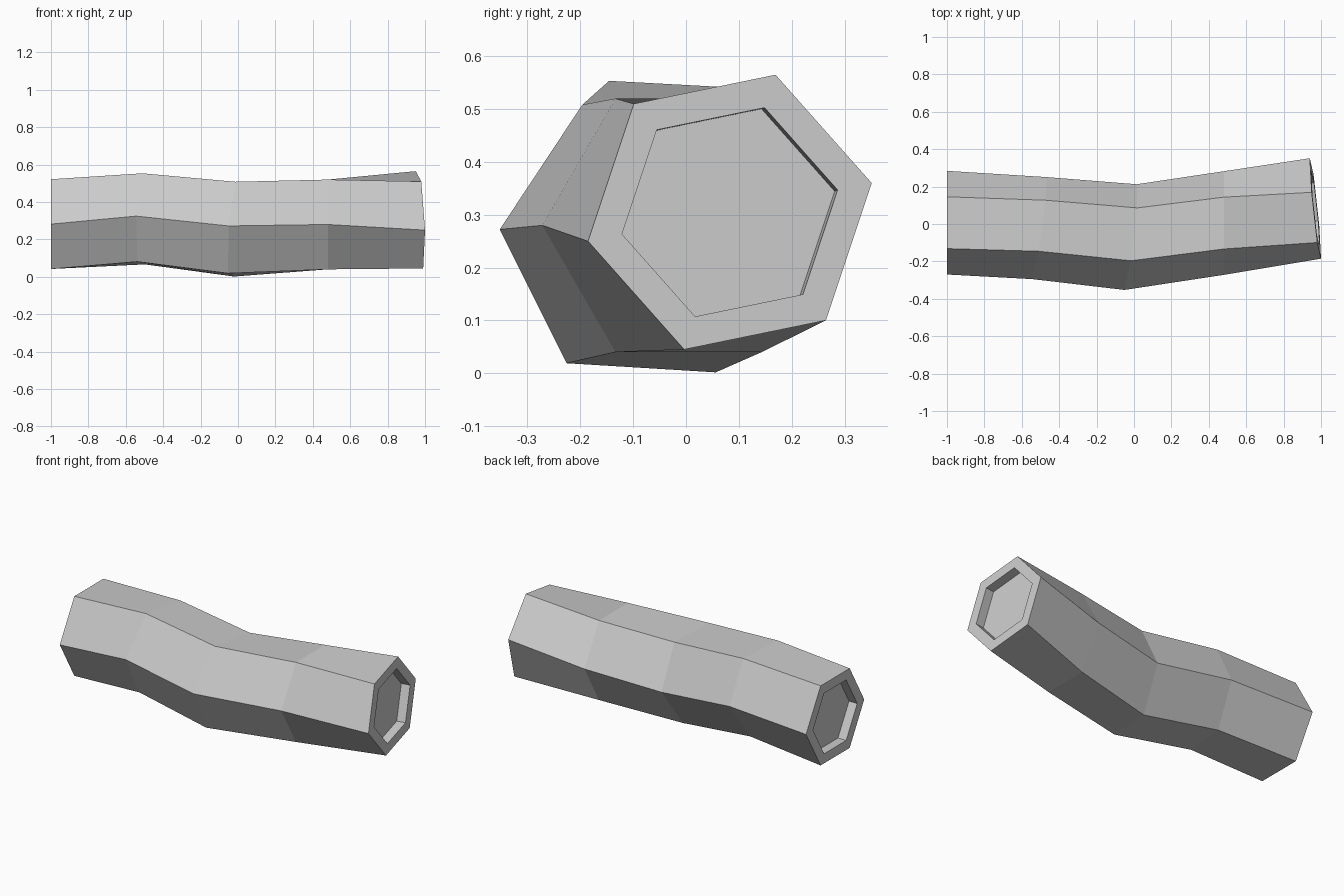
import bpy, bmesh
from math import cos, sin, radians
from mathutils import Vector

SIDES = 6
RIM = 0.76      # inner hexagon relative to the outer one
DEPTH = 0.055   # depth of the recess in each end

cube = bpy.data.objects.get("Cube")
if cube:
    bpy.data.objects.remove(cube, do_unlink=True)

grey = bpy.data.materials.new("plain grey")
grey.use_nodes = True
colour = (0.6, 0.6, 0.6, 1)
grey.diffuse_color = colour
grey.node_tree.nodes["Principled BSDF"].inputs["Base Color"].default_value = colour

# Bends of the log: centre, radius, roll in degrees, slant along y, slant along z
bends = [
    ((-1.0, 0.007, 0.282), 0.277, 0, 0, 0),
    ((-0.505, -0.022, 0.31), 0.273, -3.1, 0.147, 0.05),
    ((-0.018, -0.07, 0.255), 0.283, -3.5, 0.12, 0.07),
    ((0.48, 0.005, 0.28), 0.277, 0, 0, 0),
    ((0.97, 0.083, 0.305), 0.274, 11.6, -0.103, -0.043),
]


def hexagon(bm, bend, scale=1, push=0):
    """Slanted six-sided ring, optionally shrunk and pushed along its axis."""
    centre, radius, roll, slant_y, slant_z = bend
    axis = Vector((1, -slant_y, -slant_z)).normalized()
    ring = []
    for i in range(SIDES):
        angle = radians(roll + i * 360 / SIDES)
        y, z = radius * scale * cos(angle), radius * scale * sin(angle)
        offset = Vector((slant_y * y + slant_z * z, y, z))
        ring.append(bm.verts.new(Vector(centre) + offset + axis * push))
    return ring


# Rings in order: recess floor, recess lip, body bends, recess lip, recess floor
bm = bmesh.new()
rings = [hexagon(bm, bends[0], RIM, DEPTH), hexagon(bm, bends[0], RIM)]
rings += [hexagon(bm, bend) for bend in bends]
rings += [hexagon(bm, bends[-1], RIM), hexagon(bm, bends[-1], RIM, -DEPTH)]

for a, b in zip(rings, rings[1:]):
    for i in range(SIDES):
        j = (i + 1) % SIDES
        bm.faces.new((a[i], a[j], b[j], b[i]))
bm.faces.new(rings[0])
bm.faces.new(rings[-1])
bmesh.ops.recalc_face_normals(bm, faces=bm.faces)

mesh = bpy.data.meshes.new("bent_log")
bm.to_mesh(mesh)
bm.free()
mesh.materials.append(grey)
log = bpy.data.objects.new("bent_log", mesh)
bpy.context.collection.objects.link(log)
